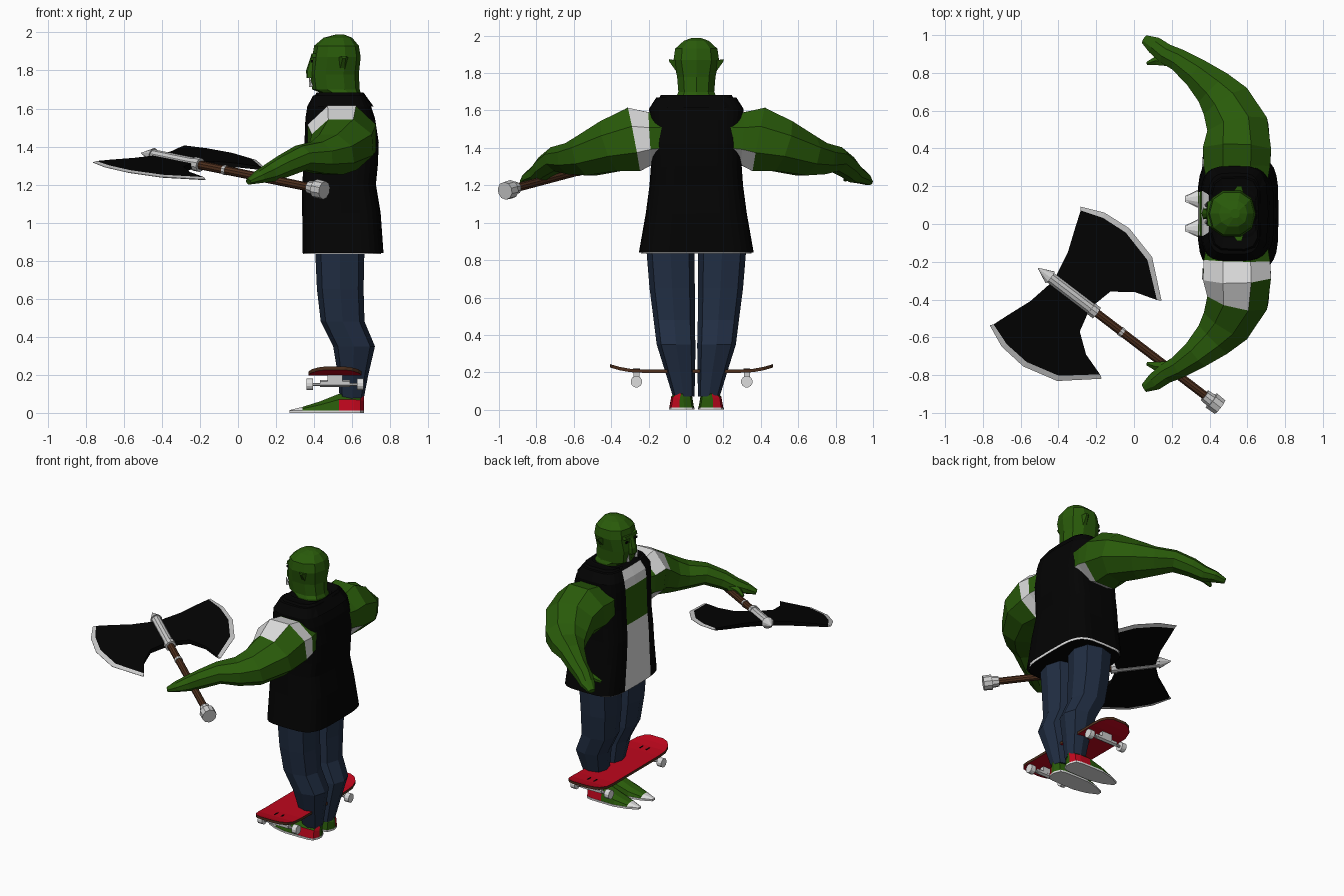
import bpy, bmesh, math
from mathutils import Vector as V

cube = bpy.data.objects.get("Cube")
if cube:
    bpy.data.objects.remove(cube)

YC = 0.055  # body symmetry plane


def material(name, rgb):
    m = bpy.data.materials.new(name)
    m.diffuse_color = (*rgb, 1)
    m.use_nodes = True
    for node in m.node_tree.nodes:
        if node.type == 'BSDF_PRINCIPLED':
            node.inputs["Base Color"].default_value = (*rgb, 1)
            node.inputs["Roughness"].default_value = 0.8
    return m


GREEN = material("skin green", (0.022, 0.103, 0.003))
BLACK = material("vest black", (0.001, 0.001, 0.001))
WHITE = material("white", (0.72, 0.72, 0.72))
BLUE = material("denim blue", (0.015, 0.027, 0.056))
RED = material("red", (0.52, 0.002, 0.012))
BROWN = material("wood brown", (0.075, 0.028, 0.012))
STEEL = material("steel grey", (0.6, 0.6, 0.6))


def loft(name, rings, mats, rule=None, closed=True):
    """Skin a list of equal-length point rings; rule(centre, normal) picks the colour."""
    bm = bmesh.new()
    rows = [[bm.verts.new(p) for p in ring] for ring in rings]
    n = len(rows[0])
    for a, b in zip(rows, rows[1:]):
        for i in range(n if closed else n - 1):
            j = (i + 1) % n
            bm.faces.new((a[i], a[j], b[j], b[i]))
    if closed:
        bm.faces.new(rows[0][::-1])
        bm.faces.new(rows[-1])
    bmesh.ops.recalc_face_normals(bm, faces=bm.faces)
    bm.normal_update()
    if rule:
        for f in bm.faces:
            f.material_index = rule(f.calc_center_median(), f.normal)
    me = bpy.data.meshes.new(name)
    bm.to_mesh(me)
    bm.free()
    for m in mats:
        me.materials.append(m)
    ob = bpy.data.objects.new(name, me)
    bpy.context.collection.objects.link(ob)
    return ob


def section(z, x0, x1, hy, n=14, power=0.5, gap=0.0, yc=YC):
    """Rounded-box outline at height z, starting at the front (-x)."""
    pts = []
    steps = n if gap == 0 else n - 1
    for i in range(n):
        a = gap + (2 * math.pi - 2 * gap) * i / steps
        c, s = math.cos(a), math.sin(a)
        px = -math.copysign(abs(c) ** power, c)
        py = math.copysign(abs(s) ** power, s)
        pts.append(V(((x0 + x1) / 2 + px * (x1 - x0) / 2, yc + py * hy, z)))
    return pts


def tube(path, n=8):
    """Rings square to a path of (x, y, z, horizontal radius, vertical radius)."""
    rings = []
    for i, p in enumerate(path):
        t = (V(path[min(i + 1, len(path) - 1)][:3]) - V(path[max(i - 1, 0)][:3])).normalized()
        h = t.cross(V((0, 0, 1)))
        h = V((1, 0, 0)) if h.length < 0.01 else h.normalized()
        w = h.cross(t)
        ang = [2 * math.pi * (k + 0.5) / n for k in range(n)]
        rings.append([V(p[:3]) + h * p[3] * math.cos(a) + w * p[4] * math.sin(a) for a in ang])
    return rings


def rod(name, a, b, r1, r2, mat, n=12):
    return loft(name, tube([(*a, r1, r1), (*b, r2, r2)], n), [mat])


def box(name, lo, hi, mat):
    ring = lambda z: [V((x, y, z)) for x, y in
                      ((lo[0], lo[1]), (hi[0], lo[1]), (hi[0], hi[1]), (lo[0], hi[1]))]
    return loft(name, [ring(lo[2]), ring(hi[2])], [mat])


# Torso with shirt, and the open vest over it
vest = [(0.84, .345, .765, .307), (1.05, .343, .75, .27), (1.2, .343, .725, .25),
        (1.3, .35, .735, .243), (1.42, .355, .74, .245), (1.55, .36, .72, .25),
        (1.61, .37, .70, .252), (1.668, .40, .67, .215), (1.675, .43, .65, .11)]


def shirt_colour(c, n):
    if n.z < -.9 or n.z > .5:
        return 2
    return int(1.3 < c.z < 1.55 and n.x < -.5)


SEG = 28
STEP = 2 * math.pi / SEG
loft("shirt", [section(z - 0.006, a - 0.004, b - 0.012, h - 0.012, SEG) for z, a, b, h in vest],
     [WHITE, GREEN, BLACK], shirt_colour)
loft("vest", [section(z, a - .008, b, h, SEG - 1, gap=STEP) for z, a, b, h in vest],
     [BLACK], closed=False)
loft("collar", [section(1.668, .43, .645, .10, 13, gap=0.4),
                section(1.684, .41, .66, .19, 13, gap=0.3),
                section(1.612, .37, .712, .23, 13, gap=0.25)], [BLACK], closed=False)

# Head
loft("head", [section(z, a, b, h, 10, 0.85) for z, a, b, h in
              [(1.62, .46, .64, .105), (1.68, .44, .645, .108), (1.70, .39, .64, .10),
               (1.78, .38, .635, .107), (1.87, .39, .645, .127), (1.93, .40, .635, .118),
               (1.972, .45, .60, .07), (1.988, .51, .56, .025)]], [GREEN])
loft("nose", [section(1.76, .36, .40, .03, 6), section(1.80, .358, .41, .03, 6),
              section(1.88, .385, .42, .015, 6)], [GREEN])
loft("brow", [section(1.868, .382, .45, .075, 8), section(1.89, .386, .45, .075, 8)], [GREEN])

for side, s in (("left", -1), ("right", 1)):
    # Face details
    ear = lambda d, pts: [V((x, YC + s * d, z)) for x, z in pts]
    loft(side + "_ear", [ear(.09, ((.51, 1.865), (.585, 1.865), (.56, 1.785), (.53, 1.785))),
                         ear(.145, ((.545, 1.874), (.57, 1.874), (.565, 1.862), (.55, 1.862)))], [GREEN])
    rod(side + "_tusk", (.385, YC + s * .045, 1.715), (.375, YC + s * .05, 1.765), .012, .002, WHITE, 6)
    box(side + "_eye", (.385, YC + s * .05 - .012, 1.843), (.394, YC + s * .05 + .012, 1.855), BLACK)

    # Arm, with the sleeve showing on part of the upper arm
    def sleeve(c, n, s=s):
        d = (c.y - YC) * s
        if not 0.17 < d < 0.46:
            return 0
        if n.z < -0.6:
            return int(d < .34)
        if s > 0 or d < .23:
            return 0
        if d < .34:
            return int(n.z > .2 or n.x > .3)
        return int(n.z > .2 and c.x < .6)
    arm = [(.55, .16, 1.46, .16, .14), (.545, .30, 1.45, .19, .152), (.545, .39, 1.445, .195, .187),
           (.55, .51, 1.41, .175, .152), (.49, .64, 1.358, .145, .118), (.42, .72, 1.342, .115, .09),
           (.33, .80, 1.34, .085, .07), (.24, .865, 1.297, .065, .062), (.17, .90, 1.262, .057, .052),
           (.11, .945, 1.24, .05, .035), (.055, .978, 1.215, .025, .016)]
    flip = lambda rings: [[V((p.x, YC + s * (p.y - YC), p.z)) for p in r] for r in rings]
    loft(side + "_arm", flip(tube(arm)), [GREEN, WHITE], sleeve)
    thumb = [(.2, .86, 1.265, .03, .03), (.12, .865, 1.25, .027, .025), (.07, .85, 1.23, .01, .012)]
    loft(side + "_thumb", flip(tube(thumb, 6)), [GREEN])

    # Leg: height, front, back, inner and outer distance from the middle
    leg = [(.07, .535, .66, .01, .125), (.2, .525, .685, .006, .165), (.35, .50, .72, .005, .212),
           (.48, .435, .665, .008, .228), (.65, .415, .66, .008, .25), (.87, .405, .665, .01, .268)]
    loft(side + "_leg", [section(z, a, b, (o - i) / 2, 8, 0.75, yc=YC + s * (i + o) / 2)
                         for z, a, b, i, o in leg], [BLUE])

    # Shoe: position, top height, half width
    fy = YC + s * .078
    shoe = [(.27, .014, .012), (.34, .032, .045), (.43, .06, .066), (.53, .1, .066),
            (.61, .1, .064), (.645, .095, .055), (.663, .085, .012)]

    def paint(c, n, s=s, fy=fy):
        if c.x < .34:
            return 2
        return int(c.x > .5 and (c.y - fy) * s > .001 and n.z < .6)
    loft(side + "_shoe", [[V((x, fy - w, .012)), V((x, fy - w * .85, z * .7)), V((x, fy - w * .35, z)),
                           V((x, fy + w * .35, z)), V((x, fy + w * .85, z * .7)), V((x, fy + w, .012))]
                          for x, z, w in shoe], [GREEN, RED, WHITE], paint)
    loft(side + "_sole", [[V((x, fy + q * (w + .003), z)) for q, z in
                           ((-1, 0), (1, 0), (1, .013), (-1, .013))] for x, _, w in shoe], [WHITE])

# Skateboard deck
BX, BY = .51, .03
half = [(.435, .226, .05), (.42, .221, .09), (.385, .211, .122), (.33, .201, .138), (.25, .197, .14)]
deck = [(-y, z, w) for y, z, w in half] + half[::-1]
loft("skateboard_deck", [[V((BX - w, BY + y, z)), V((BX + w, BY + y, z)),
                          V((BX + w, BY + y, z + .018)), V((BX - w, BY + y, z + .018))]
                         for y, z, w in deck], [BROWN, RED], lambda c, n: int(abs(n.z) > .7))

# Trucks, wheels and deck bolts
for end, s in (("front", -1), ("rear", 1)):
    y = BY + s * .295
    rod(end + "_axle", (.37, y, .15), (.65, y, .15), .009, .009, STEEL, 8)
    rod(end + "_hanger", (.43, y, .155), (.59, y, .155), .018, .018, STEEL, 6)
    box(end + "_truck_base", (.47, y - .016, .16), (.55, y + .016, .201), STEEL)
    for label, x in (("inner", .36), ("outer", .625)):
        rod(f"{end}_{label}_wheel", (x, y, .15), (x + .035, y, .15), .031, .031, WHITE)
        bx = BX + (.025 if label == "outer" else -.025)
        box(f"{end}_{label}_bolts", (bx - .004, y - .018, .214), (bx + .004, y + .018, .22), BLACK)


# Axe, laid out along its handle
def along(t):
    return V((.43 - .795 * t, -.95 + .607 * t, 1.175 + .162 * t))


for name, t0, t1, r0, r1, mat in (
        ("axe_handle", 0, .82, .023, .023, BROWN), ("axe_pommel", -.03, .025, .048, .05, STEEL),
        ("axe_pommel_neck", .025, .07, .038, .034, STEEL), ("axe_ring", .615, .635, .026, .026, STEEL),
        ("axe_head_collar", .79, .83, .037, .037, STEEL), ("axe_head", .82, 1.1, .032, .032, STEEL),
        ("axe_spike", 1.1, 1.18, .04, .002, STEEL)):
    rod(name, along(t0), along(t1), r0, r1, mat, 10)

# Double blades: rows from the head out to the sharpened rim
ends = [((.122, .02), (-.128, .02)), ((.15, .16), (-.155, .13)), ((.20, .29), (-.256, .205))]
rows = [[V(a).lerp(V(b), k / 4) for k in range(5)] for a, b in ends]
rows.append([V(p) for p in ((.23, .372), (.112, .412), (-.03, .423), (-.21, .378), (-.378, .243))])
rows.append([V(p) for p in ((.243, .388), (.125, .438), (-.03, .452), (-.22, .405), (-.4, .255))])
thick = [.016, .014, .011, .008, .001]
for name, s in (("upper_blade", 1), ("lower_blade", -1)):
    rings = []
    for row, h in zip(rows, thick):
        line = [along(.956 + p.x) + V((.62, .81, .11)) * (s * p.y) - V((0, 0, .01)) for p in row]
        up = V((0, 0, h))
        rings.append([p + up for p in line] + [p - up for p in line[::-1]])
    blade = loft(name, rings, [BLACK, STEEL])
    # rim strip and tip cap are the last faces made
    strip = len(rings[0])
    for f in list(blade.data.polygons)[3 * strip:4 * strip]:
        f.material_index = 1
    blade.data.polygons[-1].material_index = 1
